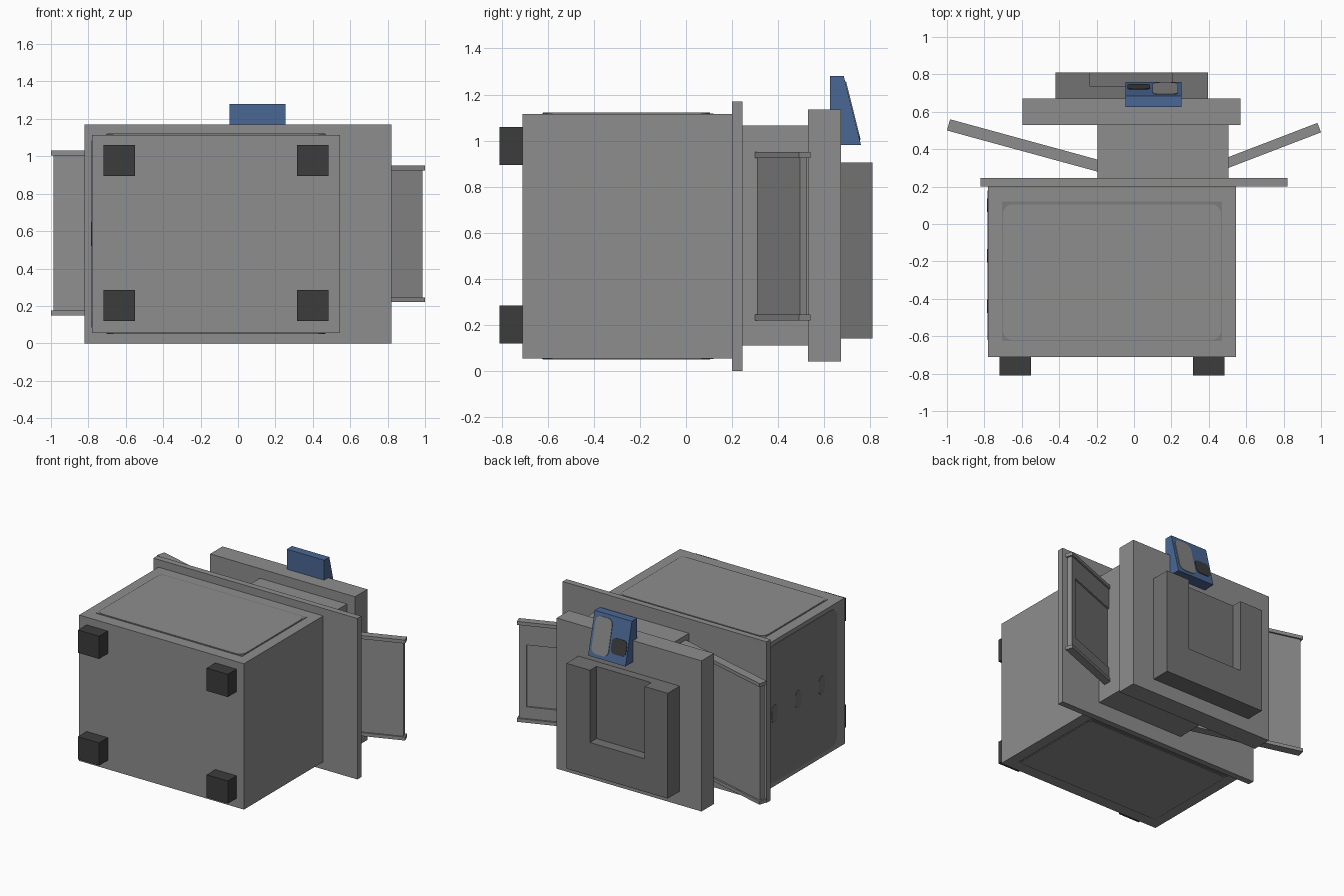
import bpy, bmesh, math
from mathutils import Vector

if "Cube" in bpy.data.objects:
    bpy.data.objects.remove(bpy.data.objects["Cube"])


def material(name, rgb):
    m = bpy.data.materials.new(name)
    m.diffuse_color = (*rgb, 1)
    m.use_nodes = True
    m.node_tree.nodes["Principled BSDF"].inputs["Base Color"].default_value = m.diffuse_color
    return m


GREY = material("body grey", (0.27, 0.27, 0.27))
LID = material("lid grey", (0.17, 0.17, 0.17))
TRIM = material("trim grey", (0.20, 0.20, 0.20))
DARK = material("dark rubber", (0.045, 0.045, 0.045))
BLUE = material("panel blue", (0.07, 0.135, 0.30))
SCREEN = material("screen grey", (0.24, 0.24, 0.24))

X, Y, Z = Vector((1, 0, 0)), Vector((0, 1, 0)), Vector((0, 0, 1))


def prism(name, pts, mat, o, u, v, w, depth):
    """Outline pts in the u,v plane at origin o, extruded along w."""
    o = Vector(o)
    bm = bmesh.new()
    low = [bm.verts.new(o + u * a + v * b) for a, b in pts]
    high = [bm.verts.new(o + u * a + v * b + w * depth) for a, b in pts]
    bm.faces.new(low)
    bm.faces.new(high)
    n = len(pts)
    for i in range(n):
        j = (i + 1) % n
        bm.faces.new((low[i], low[j], high[j], high[i]))
    bmesh.ops.recalc_face_normals(bm, faces=bm.faces)
    me = bpy.data.meshes.new(name)
    bm.to_mesh(me)
    bm.free()
    me.materials.append(mat)
    ob = bpy.data.objects.new(name, me)
    bpy.context.collection.objects.link(ob)
    return ob


def rect(a0, a1, b0, b1):
    return [(a0, b0), (a1, b0), (a1, b1), (a0, b1)]


def rounded(a0, a1, b0, b1, r, steps=5):
    pts = []
    for k, (ca, cb) in enumerate([(a1 - r, b1 - r), (a0 + r, b1 - r),
                                  (a0 + r, b0 + r), (a1 - r, b0 + r)]):
        for s in range(steps + 1):
            t = math.pi / 2 * (k + s / steps)
            pts.append((ca + r * math.cos(t), cb + r * math.sin(t)))
    return pts


def box(name, x0, x1, y0, y1, z0, z1, mat=GREY):
    return prism(name, rect(x0, x1, y0, y1), mat, (0, 0, z0), X, Y, Z, z1 - z0)


# Main stacked blocks
box("body", -0.78, 0.545, -0.71, 0.20, 0.055, 1.115)
box("flange", -0.82, 0.82, 0.20, 0.245, 0.0, 1.17)
box("neck", -0.195, 0.505, 0.245, 0.53, 0.11, 1.065)
box("scanner_plate", -0.595, 0.57, 0.53, 0.672, 0.04, 1.135)

# Lid with an open notch
box("lid_base", -0.42, 0.395, 0.672, 0.735, 0.14, 0.905, LID)
prism("lid_rim", [(-0.42, 0.14), (0.395, 0.14), (0.395, 0.905), (0.205, 0.905),
                  (0.205, 0.38), (-0.235, 0.38), (-0.235, 0.905), (-0.42, 0.905)],
      LID, (0, 0.735, 0), X, Z, Y, 0.075)

# Feet
for x in (-0.72, 0.315):
    for z in (0.12, 0.895):
        box("foot", x, x + 0.17, -0.81, -0.71, z, z + 0.165, DARK)

# Door panels on the two wide sides
for name, z, w in (("upper", 1.115, Z), ("lower", 0.055, -Z)):
    prism(name + "_door_border", rect(-0.705, 0.47, -0.625, 0.12), TRIM,
          (0, 0, z), X, Y, w, 0.003)
    prism(name + "_door", rounded(-0.70, 0.465, -0.62, 0.105, 0.05), GREY,
          (0, 0, z), X, Y, w, 0.006)

# Drawer panel with three grip slots on the left side
prism("drawer_panel", rounded(-0.62, 0.18, 0.085, 1.085, 0.07), TRIM,
      (-0.78, 0, 0), Y, Z, -X, 0.004)
for y in (0.10, -0.17, -0.44):
    prism("grip_slot", rounded(y - 0.035, y + 0.035, 0.52, 0.65, 0.034), LID,
          (-0.78, 0, 0), Y, Z, -X, 0.007)

# Control panel wedge, with screen and keypad on its sloped face
prism("control_panel", [(0.625, 0.98), (0.76, 0.98), (0.685, 1.28), (0.625, 1.28)],
      BLUE, (-0.045, 0, 0), Y, Z, X, 0.30)
slope = Vector((0, 0.075, -0.30)).normalized()
out = Vector((0, 0.30, 0.075)).normalized()
for name, shape, mat in (("screen", rounded(0.10, 0.235, 0.025, 0.285, 0.04), SCREEN),
                         ("keypad", rounded(-0.035, 0.085, 0.14, 0.25, 0.03), DARK)):
    prism(name, shape, mat, (0, 0.685, 1.28), X, slope, out, 0.004)


# Paper trays: slab between two side rails
def tray(name, start, tip, thick, z0, z1, recess):
    start, tip = Vector((*start, 0)), Vector((*tip, 0))
    length = (tip - start).length
    u = (tip - start).normalized()
    v = Vector((-u.y, u.x, 0))
    if v.y < 0:
        v = -v
    for z in (z0, z1 - 0.025):
        prism(name + "_rail", rect(-0.02, length, 0, thick), GREY,
              start + Z * z, u, v, Z, 0.025)
    a0, a1, b0, b1 = -0.02, length - 0.012, z0 + 0.02, z1 - 0.02
    top = thick - 0.012
    floor = top - 0.012 if recess else top
    prism(name + "_slab", rect(a0, a1, b0, b1), GREY,
          start + v * 0.01, u, Z, v, floor - 0.01)
    if recess:
        r0, r1 = z0 + 0.11, z1 - 0.17
        prism(name + "_raised_edge",
              [(a0, b0), (a1, b0), (a1, b1), (a0, b1), (a0, r1),
               (a1 - 0.05, r1), (a1 - 0.05, r0), (a0, r0)],
              GREY, start + v * floor, u, Z, v, top - floor)


tray("left_tray", (-0.195, 0.28), (-1.0, 0.50), 0.062, 0.15, 1.03, False)
tray("right_tray", (0.505, 0.30), (1.0, 0.49), 0.054, 0.22, 0.95, True)
